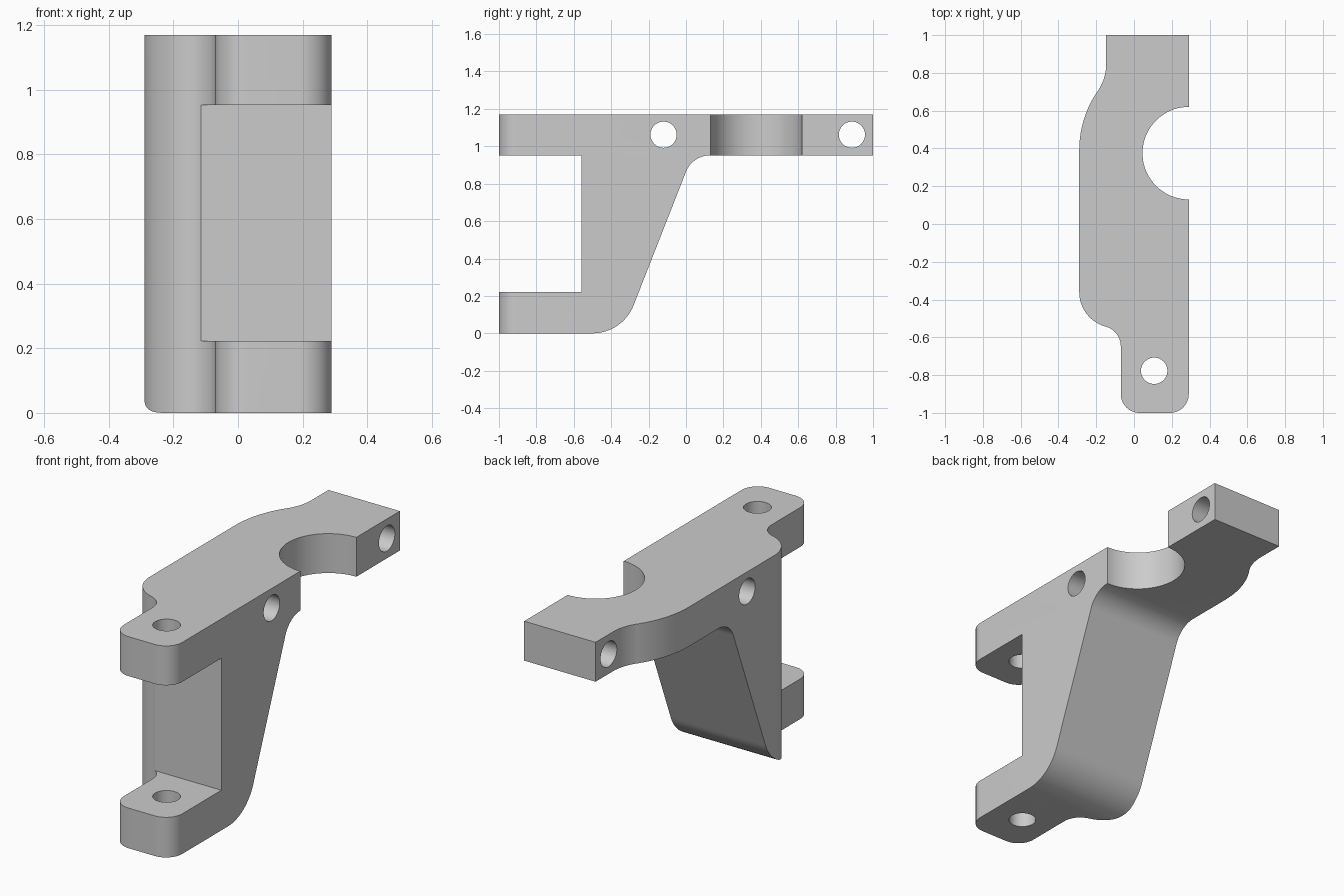
import bpy, bmesh
from math import cos, sin, radians
from mathutils import Vector

cube = bpy.data.objects.get("Cube")
if cube:
    bpy.data.objects.remove(cube)

gray = bpy.data.materials.new("light gray")
gray.use_nodes = True
colour = (0.6, 0.6, 0.6, 1)
gray.diffuse_color = colour
gray.node_tree.nodes["Principled BSDF"].inputs["Base Color"].default_value = colour


def arc(cx, cy, r, start, end, steps=16):
    """Points on an arc, angles in degrees."""
    angles = [radians(start + (end - start) * i / steps) for i in range(steps + 1)]
    return [(cx + r * cos(a), cy + r * sin(a)) for a in angles]


def extrude(name, points, place, depth):
    """Solid from a flat outline; place maps outline points into space."""
    bm = bmesh.new()
    face = bm.faces.new([bm.verts.new(place(*p)) for p in points])
    grown = bmesh.ops.extrude_face_region(bm, geom=[face])["geom"]
    moved = [g for g in grown if isinstance(g, bmesh.types.BMVert)]
    bmesh.ops.translate(bm, verts=moved, vec=Vector(depth))
    bmesh.ops.recalc_face_normals(bm, faces=bm.faces)
    mesh = bpy.data.meshes.new(name)
    bm.to_mesh(mesh)
    bm.free()
    mesh.materials.append(gray)
    obj = bpy.data.objects.new(name, mesh)
    bpy.context.collection.objects.link(obj)
    return obj


def combine(obj, other, operation):
    mod = obj.modifiers.new(operation.title(), "BOOLEAN")
    mod.object, mod.operation, mod.solver = other, operation, "EXACT"
    bpy.ops.object.select_all(action="DESELECT")
    bpy.context.view_layer.objects.active = obj
    obj.select_set(True)
    bpy.ops.object.modifier_apply(modifier=mod.name)
    bpy.data.objects.remove(other)


# Side outline: upper arm, two lugs and slanted web
side = ([(-1, 0)]
        + arc(-0.5, 0.236, 0.236, -90, -21.3)
        + arc(0.13, 0.812, 0.14, 158.7, 90)
        + [(1, 0.952), (1, 1.17), (-1, 1.17), (-1, 0.952),
           (-0.56, 0.952), (-0.56, 0.222), (-1, 0.222)])
bracket = extrude("bracket", side, lambda y, z: (-0.5, y, z), (1, 0, 0))

# Plan outline: flat mating side with half-round seat, curved outer side
plan = (arc(0.19, -0.9, 0.1, -90, 0)
        + arc(0.29, 0.375, 0.245, 270, 90, 40)
        + [(0.29, 1), (-0.147, 1)]
        + arc(-0.407, 0.85, 0.26, 0, -34)
        + arc(0.264, 0.39, 0.554, 146, 180)
        + arc(-0.1, -0.36, 0.19, 180, 255)
        + arc(-0.177, -0.647, 0.107, 75, 0)
        + arc(0.03, -0.9, 0.1, 180, 270))
combine(bracket, extrude("plan_cutter", plan, lambda x, y: (x, y, -0.5), (0, 0, 2)), "INTERSECT")

# Pivot hole through both lugs
pivot = arc(0.107, -0.777, 0.07, 0, 348.75, 31)
combine(bracket, extrude("pivot_cutter", pivot, lambda x, y: (x, y, -0.5), (0, 0, 2)), "DIFFERENCE")

# Clamp bolt holes across the upper arm
for y in (-0.12, 0.887):
    bolt = arc(y, 1.062, 0.07, 0, 348.75, 31)
    combine(bracket, extrude("bolt_cutter", bolt, lambda y, z: (-0.6, y, z), (1.2, 0, 0)), "DIFFERENCE")

bpy.ops.object.shade_smooth_by_angle(angle=radians(30))
